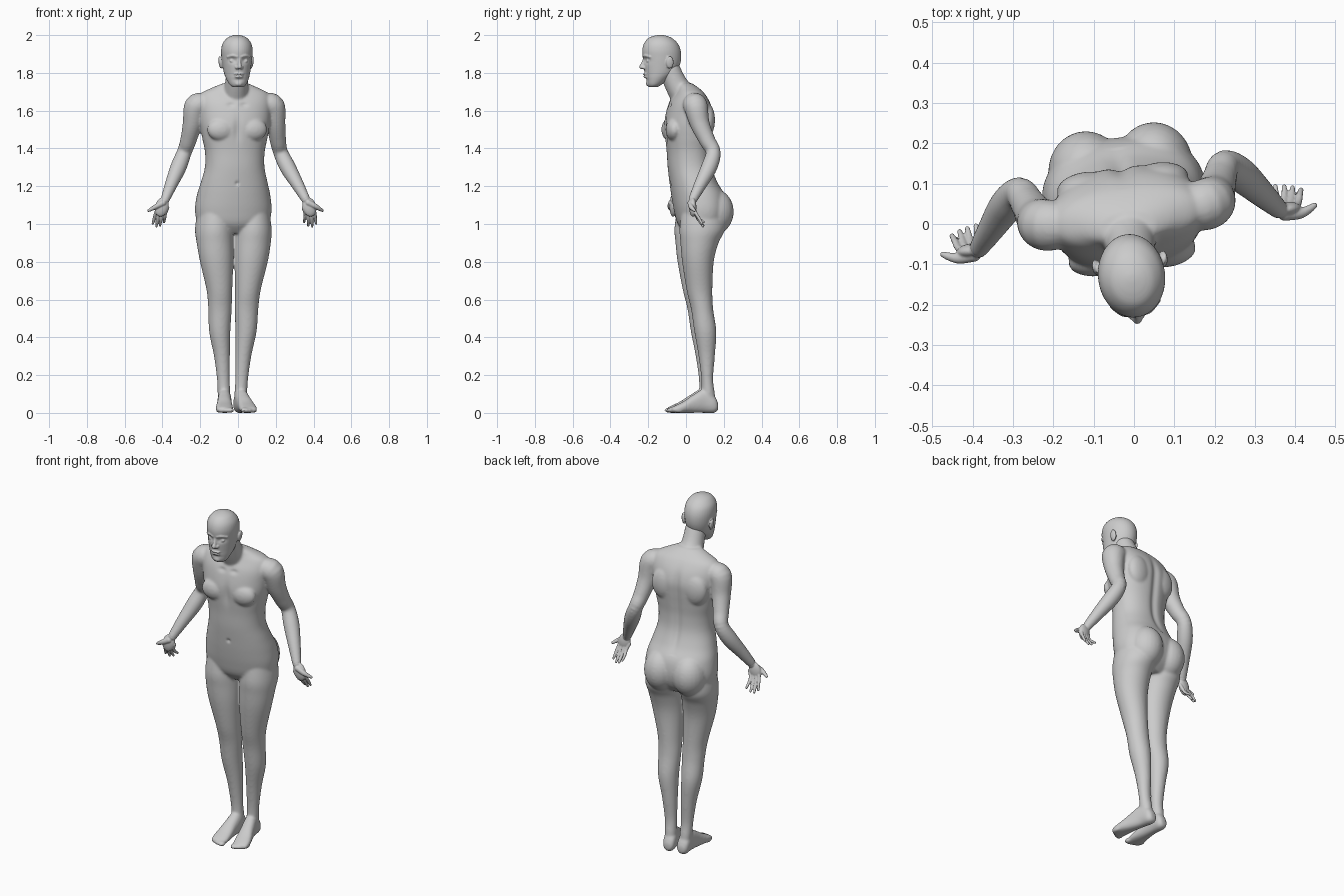
import bpy, bmesh, math
from mathutils import Vector, Matrix

YAW, PIVOT_X = math.radians(7.5), -0.015


def spline(rows, n=5):
    """Catmull-Rom interpolation of equal-length tuples."""
    out = []
    for i in range(len(rows) - 1):
        a, b, c, d = (rows[max(i - 1, 0)], rows[i], rows[i + 1], rows[min(i + 2, len(rows) - 1)])
        for k in range(n):
            t = k / n
            out.append(tuple(0.5 * (2*q + (r - p)*t + (2*p - 5*q + 4*r - s)*t*t + (3*q - p - 3*r + s)*t**3)
                             for p, q, r, s in zip(a, b, c, d)))
    return out + [rows[-1]]


def skin(bm, rings):
    vs = [[bm.verts.new(p) for p in ring] for ring in rings]
    n = len(vs[0])
    for a, b in zip(vs, vs[1:]):
        for i in range(n):
            bm.faces.new((a[i], a[(i + 1) % n], b[(i + 1) % n], b[i]))
    bm.faces.new(vs[0][::-1])
    bm.faces.new(vs[-1])


def loft(bm, rows, along='z', power=1.0, n=40):
    """Rows: position along the axis, centre x, low, high, half width."""
    def sp(v):
        return math.copysign(abs(v) ** power, v)
    rings = []
    for t, cx, lo, hi, rx in spline(rows):
        ring = []
        for i in range(n):
            a = 2 * math.pi * i / n
            x, w = cx + rx * sp(math.cos(a)), (lo + hi) / 2 + (hi - lo) / 2 * sp(math.sin(a))
            ring.append((x, w, t) if along == 'z' else (x, t, w))
        rings.append(ring)
    skin(bm, rings)


def ball(bm, c, r, tilt=0.0):
    r = (r,) * 3 if isinstance(r, float) else r
    m = Matrix.Translation(c) @ Matrix.Rotation(tilt, 4, 'Y') @ Matrix.Diagonal((*r, 1))
    bmesh.ops.create_uvsphere(bm, u_segments=24, v_segments=16, radius=1, matrix=m)


def tube(bm, rows, n=20):
    """Rows: x, y, z, radius; round ends."""
    pts = spline(rows)
    rings = []
    for i, p in enumerate(pts):
        d = Vector(pts[min(i + 1, len(pts) - 1)][:3]) - Vector(pts[max(i - 1, 0)][:3])
        q = d.to_track_quat('Z', 'X')
        rings.append([Vector(p[:3]) + q @ Vector((p[3] * math.cos(2*math.pi*k/n), p[3] * math.sin(2*math.pi*k/n), 0))
                      for k in range(n)])
    skin(bm, rings)
    for e in (rows[0], rows[-1]):
        ball(bm, e[:3], float(e[3]))


def fuse(name, bm, voxel, smooth, dents=(), shift=0.0):
    """Mirror, melt into one skin, press in dents, then turn to the pose."""
    bmesh.ops.recalc_face_normals(bm, faces=bm.faces)
    me = bpy.data.meshes.new(name)
    bm.to_mesh(me)
    bm.free()
    ob = bpy.data.objects.new(name, me)
    bpy.context.collection.objects.link(ob)
    mi = ob.modifiers.new("mirror", 'MIRROR')
    mi.use_mirror_merge = False
    re = ob.modifiers.new("melt", 'REMESH')
    re.mode, re.voxel_size = 'VOXEL', voxel
    sm = ob.modifiers.new("smooth", 'SMOOTH')
    sm.factor, sm.iterations = 0.5, smooth
    dg = bpy.context.evaluated_depsgraph_get()
    new = bpy.data.meshes.new_from_object(ob.evaluated_get(dg))
    ob.modifiers.clear()
    ob.data = new
    for x, y, z, rx, rz, push in dents:
        for v in new.vertices:
            e = ((abs(v.co.x) - x) / rx) ** 2 + ((v.co.z - z) / rz) ** 2
            if e < 6 and abs(v.co.y - y) < 0.05:
                v.co.y += push * math.exp(-e)
    new.transform(Matrix.Translation((PIVOT_X + shift, 0, 0)) @ Matrix.Rotation(YAW, 4, 'Z'))
    new.polygons.foreach_set("use_smooth", [True] * len(new.polygons))
    return ob


# Torso
body = bmesh.new()
loft(body, [(0.95, 0, 0.0, 0.15, 0.12), (1.0, 0, -0.04, 0.195, 0.185), (1.07, 0, -0.06, 0.215, 0.203),
            (1.15, 0, -0.075, 0.205, 0.195), (1.22, 0, -0.085, 0.165, 0.177), (1.30, 0, -0.095, 0.135, 0.158),
            (1.38, 0, -0.10, 0.128, 0.158), (1.45, 0, -0.107, 0.133, 0.172), (1.52, 0, -0.113, 0.14, 0.185),
            (1.58, 0, -0.105, 0.142, 0.192), (1.64, 0, -0.088, 0.125, 0.195), (1.69, 0, -0.062, 0.095, 0.18),
            (1.72, 0, -0.05, 0.065, 0.125), (1.745, 0, -0.05, 0.03, 0.065)], power=0.9, n=56)
tube(body, [(0, 0.0, 1.66, 0.075), (0, -0.05, 1.735, 0.062), (0, -0.085, 1.81, 0.057)])
ball(body, (0.085, -0.078, 1.50), (0.075, 0.041, 0.06))
ball(body, (0.09, 0.10, 1.55), (0.075, 0.042, 0.09))
ball(body, (0.085, 0.14, 1.065), (0.095, 0.103, 0.12))

# Legs and feet
loft(body, [(1.10, 0.1, -0.03, 0.18, 0.085), (0.98, 0.103, -0.047, 0.195, 0.1), (0.9, 0.1, -0.042, 0.16, 0.097),
            (0.8, 0.092, -0.032, 0.135, 0.088), (0.65, 0.076, -0.006, 0.13, 0.068), (0.55, 0.071, 0.018, 0.135, 0.062),
            (0.43, 0.07, 0.036, 0.152, 0.056), (0.3, 0.057, 0.06, 0.146, 0.042), (0.18, 0.049, 0.076, 0.138, 0.034),
            (0.1, 0.045, 0.078, 0.148, 0.033), (0.04, 0.044, 0.08, 0.15, 0.03)])
loft(body, [(0.166, 0.041, 0.015, 0.05, 0.018), (0.145, 0.042, 0.0, 0.09, 0.034), (0.09, 0.045, 0.0, 0.125, 0.036),
            (0.03, 0.053, 0.0, 0.095, 0.039), (-0.02, 0.06, 0.0, 0.062, 0.045), (-0.06, 0.064, 0.0, 0.042, 0.046),
            (-0.085, 0.064, 0.001, 0.03, 0.038)], along='y', power=0.85)
for i in range(5):
    ball(body, (0.032 + 0.0165 * i, -0.088 + 0.0022 * i * i, 0.014), (0.014 - 0.001 * i, 0.024, 0.014))

# Arms
tube(body, [(0.165, 0.02, 1.632, 0.06), (0.205, 0.025, 1.622, 0.064), (0.222, 0.045, 1.53, 0.052),
            (0.24, 0.083, 1.44, 0.043), (0.257, 0.112, 1.38, 0.040), (0.292, 0.085, 1.30, 0.043),
            (0.337, 0.033, 1.21, 0.034), (0.373, -0.01, 1.135, 0.025)])
spine = [(0, 0.14, 1.25 + 0.07 * i, 0.022, 0.06, -0.007) for i in range(6)]
fuse("body", body, 0.0065, 9, spine + [(0, -0.09, 1.215, 0.009, 0.01, 0.008), (0, -0.11, 1.5, 0.02, 0.06, 0.008),
                                       (0.035, -0.09, 1.63, 0.02, 0.012, 0.006)])

# Hands
hand = bmesh.new()
tube(hand, [(0.362, 0.003, 1.158, 0.024), (0.375, -0.012, 1.13, 0.023)])
ball(hand, (0.394, -0.016, 1.09), (0.036, 0.019, 0.052), tilt=-0.25)
for x0, x1, y1, z1 in ((0.426, 0.436, 0.028, 1.002), (0.408, 0.416, 0.036, 0.988),
                       (0.390, 0.396, 0.041, 0.992), (0.373, 0.374, 0.045, 1.01)):
    tube(hand, [(x0 - 0.01, -0.014, 1.085, 0.010), (x0, -0.002, 1.055, 0.0085),
                ((x0 + x1) / 2, 0.014, (1.055 + z1) / 2, 0.008), (x1, y1, z1, 0.0065)])
tube(hand, [(0.388, -0.026, 1.112, 0.017), (0.424, -0.030, 1.094, 0.0135),
            (0.448, -0.023, 1.08, 0.0105), (0.464, -0.015, 1.071, 0.0075)])
fuse("hands", hand, 0.0032, 3)

# Head
head = bmesh.new()
loft(head, [(1.724, 0, -0.198, -0.155, 0.026), (1.738, 0, -0.208, -0.13, 0.044), (1.77, 0, -0.215, -0.09, 0.060),
            (1.80, 0, -0.220, -0.055, 0.069), (1.84, 0, -0.226, -0.034, 0.076), (1.88, 0, -0.23, -0.026, 0.081),
            (1.92, 0, -0.233, -0.029, 0.083), (1.955, 0, -0.224, -0.044, 0.076), (1.982, 0, -0.203, -0.072, 0.056),
            (1.995, 0, -0.175, -0.10, 0.033), (2.001, 0, -0.145, -0.125, 0.01)])
# Nose, nostrils, lips, chin, brow, eyes and ears
tube(head, [(0, -0.222, 1.878, 0.007), (0, -0.231, 1.85, 0.009), (0, -0.238, 1.832, 0.0125)])
ball(head, (0.012, -0.226, 1.828), (0.01, 0.012, 0.009))
ball(head, (0, -0.216, 1.793), (0.026, 0.013, 0.006))
ball(head, (0, -0.214, 1.780), (0.023, 0.013, 0.007))
ball(head, (0, -0.200, 1.743), (0.022, 0.014, 0.014))
tube(head, [(0.012, -0.226, 1.886, 0.007), (0.035, -0.22, 1.891, 0.007), (0.058, -0.199, 1.884, 0.006)])
ball(head, (0.033, -0.212, 1.864), (0.016, 0.0135, 0.010))
ball(head, (0.084, -0.097, 1.855), (0.009, 0.020, 0.033), tilt=0.15)
fuse("head", head, 0.0042, 3, [(0.033, -0.215, 1.866, 0.02, 0.014, 0.010), (0, -0.22, 1.7865, 0.022, 0.003, 0.004),
                               (0, -0.212, 1.763, 0.025, 0.008, 0.004)], shift=-0.008)
